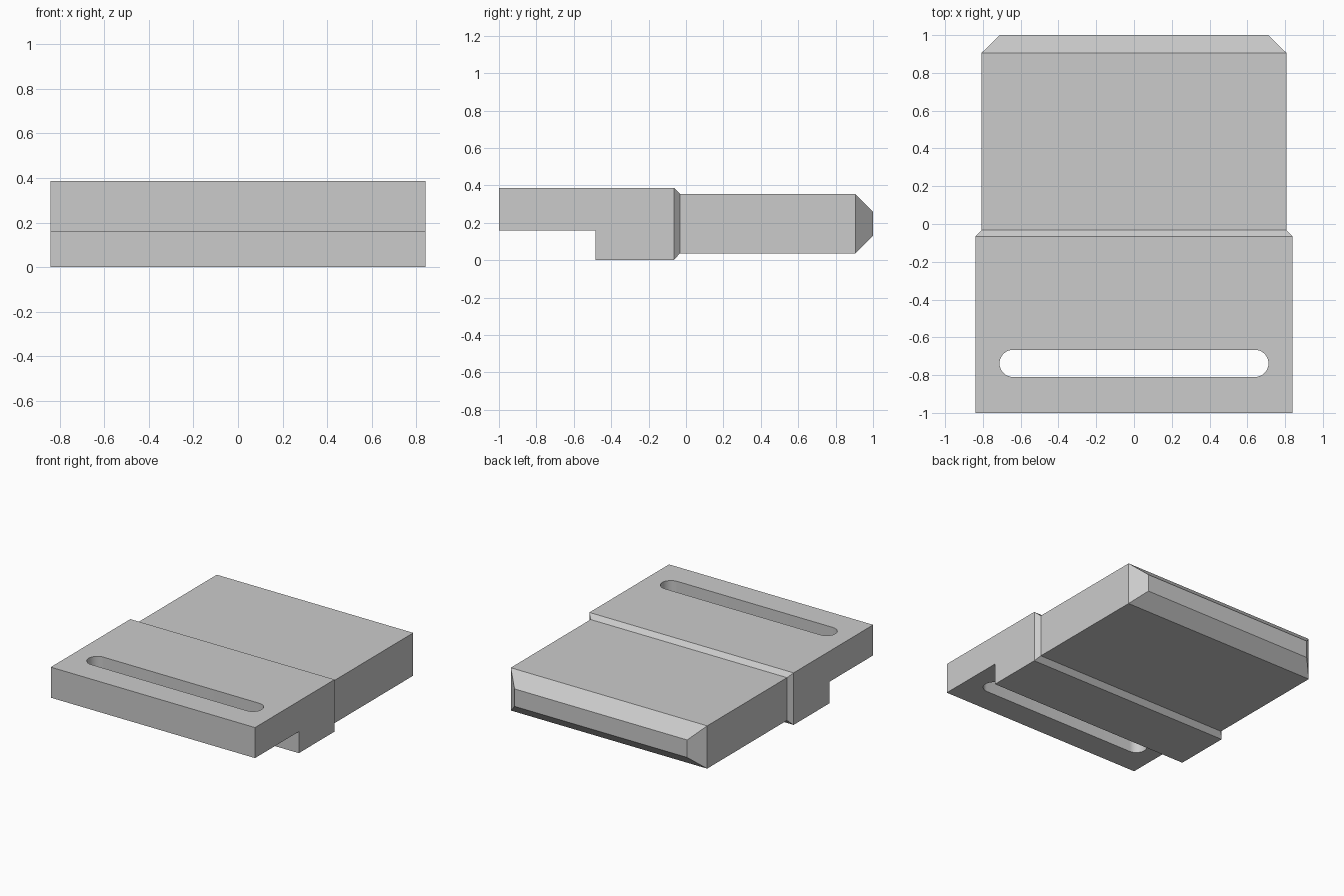
import bpy
import bmesh
import math

default = bpy.data.objects.get("Cube")
if default:
    bpy.data.objects.remove(default, do_unlink=True)

grey = bpy.data.materials.new("light_grey")
grey.use_nodes = True
colour = (0.6, 0.6, 0.6, 1)
grey.diffuse_color = colour
grey.node_tree.nodes["Principled BSDF"].inputs["Base Color"].default_value = colour


def loft(name, rings):
    """Skin a closed solid through rings that have equal point counts."""
    bm = bmesh.new()
    loops = [[bm.verts.new(p) for p in ring] for ring in rings]
    n = len(loops[0])
    for a, b in zip(loops, loops[1:]):
        for i in range(n):
            j = (i + 1) % n
            bm.faces.new((a[i], a[j], b[j], b[i]))
    bm.faces.new(loops[0])
    bm.faces.new(loops[-1])
    bmesh.ops.recalc_face_normals(bm, faces=bm.faces)
    mesh = bpy.data.meshes.new(name)
    bm.to_mesh(mesh)
    bm.free()
    mesh.materials.append(grey)
    obj = bpy.data.objects.new(name, mesh)
    bpy.context.collection.objects.link(obj)
    return obj


def section(y, half, low, high):
    return [(-half, y, low), (half, y, low), (half, y, high), (-half, y, high)]


def cut(target, cutter):
    cutter.hide_render = True
    mod = target.modifiers.new("cut", 'BOOLEAN')
    mod.operation = 'DIFFERENCE'
    mod.solver = 'EXACT'
    mod.object = cutter
    bpy.context.view_layer.objects.active = target
    bpy.ops.object.modifier_apply(modifier=mod.name)
    bpy.data.objects.remove(cutter, do_unlink=True)


# Thick front block, small shoulder bevel, tongue and bevelled rear tip
body = loft("strap_tongue_body", [
    section(-1, 0.84, 0, 0.387),
    section(-0.065, 0.84, 0, 0.387),
    section(-0.033, 0.808, 0.037, 0.355),
    section(0.905, 0.808, 0.037, 0.355),
    section(1, 0.71, 0.13, 0.26),
])

# Step under the front edge
cut(body, loft("step_cutter", [
    section(-1.2, 1, -0.2, 0.16),
    section(-0.485, 1, -0.2, 0.16),
]))

# Strap slot with round ends
radius, reach, steps = 0.072, 0.64, 16
outline = []
for side in (1, -1):
    for i in range(steps + 1):
        a = side * math.pi / 2 - math.pi / 2 + math.pi * (i / steps - 0.5)
        a = a + math.pi / 2 if side == 1 else a - math.pi / 2
        a = math.pi * (i / steps - 0.5) + (0 if side == 1 else math.pi)
        outline.append((side * reach + radius * math.cos(a),
                        -0.738 + radius * math.sin(a)))
cut(body, loft("slot_cutter", [[(x, y, z) for x, y in outline] for z in (-0.1, 0.6)]))

# Smooth only the slot ends
bpy.ops.object.select_all(action='DESELECT')
body.select_set(True)
bpy.context.view_layer.objects.active = body
bpy.ops.object.shade_smooth_by_angle(angle=math.radians(25))
